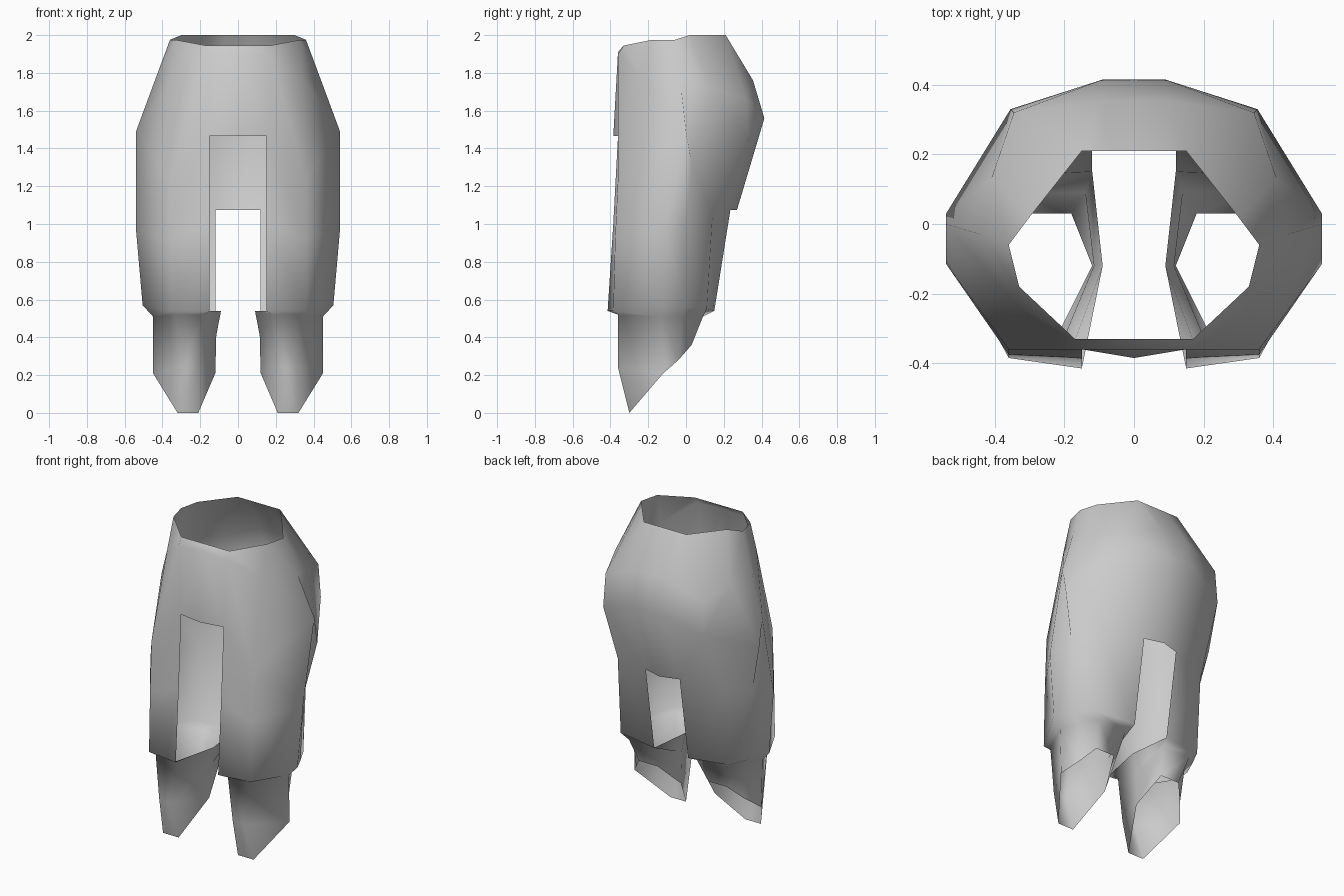
import bpy
import bmesh

default_cube = bpy.data.objects.get("Cube")
if default_cube:
    bpy.data.objects.remove(default_cube, do_unlink=True)

# One plain material
grey = bpy.data.materials.new("plain_grey")
grey.use_nodes = True
colour = (0.6, 0.6, 0.6, 1)
grey.diffuse_color = colour
grey.node_tree.nodes["Principled BSDF"].inputs["Base Color"].default_value = colour

bm = bmesh.new()


def ring(*points):
    """Left half cross-section, given in hundredths, front to back."""
    return [bm.verts.new((x / 100, y / 100, z / 100)) for x, y, z in points]


def bridge(upper, lower, closed=False):
    """Join two cross-sections that have the same number of points."""
    count = len(upper)
    for i in range(count if closed else count - 1):
        j = (i + 1) % count
        bm.faces.new((upper[i], lower[i], lower[j], upper[j]))


# Hip shell: waist rim, bevelled waist, widest hip line
waist_rim = ring((0, -33, 194.5), (17, -33, 194.5), (33, -18, 197.5), (36, -6, 197.5),
                 (30, 2, 200), (15, 21, 200), (7, 21, 200), (0, 21, 200))
waist = ring((0, -36, 191), (17, -36, 190), (34, -23, 178), (44, -3, 176),
             (41, 13, 172), (34.5, 32, 166), (9, 35.5, 176), (0, 35.5, 176))
hip = ring((0, -38.5, 146.5), (15, -36, 146.5), (36, -36, 124), (54, 0, 149),
           (54, 3, 132), (35.5, 33, 145), (9, 41.5, 156), (0, 41.5, 156))
bridge(waist_rim, waist)
bridge(waist, hip)

# Thigh panels: the front slit starts at the hip, the back slit lower down
thigh = ring((15, -38.5, 100), (36, -37.5, 92), (54, -11.5, 97),
             (47, 0, 100), (38.5, 14, 104), (12, 23.5, 107.5), (0, 27, 107.5))
bridge(hip[1:], thigh)
hem = ring((15, -41.5, 54), (36, -38.5, 54), (50.5, -12, 57),
           (45, -1, 56), (38.5, 11, 55), (12, 15, 54), (9, -12, 54))
bridge(thigh[:6], hem[:6])

# Shin guard: ledge below the hem, then a tube with an open slanted end
shin_top = ring((18, -36, 52), (33, -36, 52), (45, -13, 51),
                (40, -2, 51), (34, 9, 51), (14, 9, 51), (11.5, -12, 41))
shin_end = ring((21.5, -36, 24), (30.5, -36, 24), (45, -12, 21),
                (38, -4, 28), (31, 3, 36), (18, 3, 36), (12, -12, 21))
bridge(hem, shin_top, closed=True)
bridge(shin_top, shin_end, closed=True)

# Pointed toe flap at the front of the shin guard
toe_inner, toe_outer = ring((21, -30, 0), (32, -30, 0))
bm.faces.new((shin_end[0], toe_inner, toe_outer, shin_end[1]))
bm.faces.new((shin_end[1], toe_outer, shin_end[2]))
bm.faces.new((shin_end[6], toe_inner, shin_end[0]))

for face in bm.faces:
    face.smooth = True

mesh = bpy.data.meshes.new("leg_armour")
bm.to_mesh(mesh)
bm.free()
mesh.materials.append(grey)
leg_armour = bpy.data.objects.new("leg_armour", mesh)
bpy.context.collection.objects.link(leg_armour)

# Mirror the left half to the right
mirror = leg_armour.modifiers.new("mirror_right", "MIRROR")
mirror.use_axis[0] = True
mirror.use_clip = True
mirror.merge_threshold = 0.001
